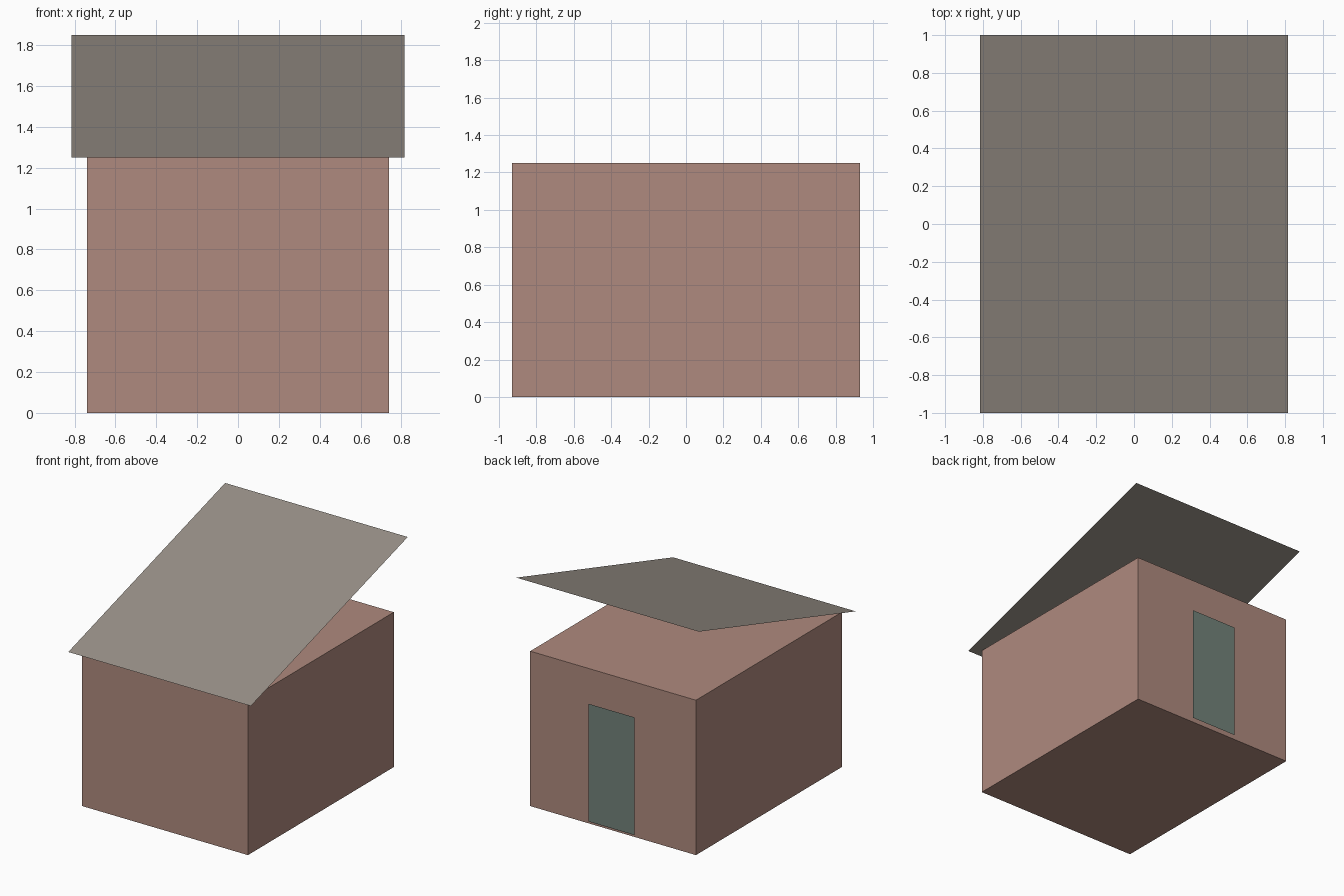
import bpy
import bmesh

cube = bpy.data.objects.get("Cube")
if cube:
    bpy.data.objects.remove(cube, do_unlink=True)


def material(name, rgb):
    mat = bpy.data.materials.new(name)
    mat.use_nodes = True
    color = (*rgb, 1)
    mat.diffuse_color = color
    mat.node_tree.nodes["Principled BSDF"].inputs["Base Color"].default_value = color
    return mat


def add_object(name, bm, mat):
    mesh = bpy.data.meshes.new(name)
    bm.to_mesh(mesh)
    bm.free()
    mesh.materials.append(mat)
    obj = bpy.data.objects.new(name, mesh)
    bpy.context.collection.objects.link(obj)
    return obj


def sheet(name, corners, mat):
    bm = bmesh.new()
    bm.faces.new([bm.verts.new(c) for c in corners])
    return add_object(name, bm, mat)


brick = material("dusty red brick", (0.43, 0.255, 0.21))
slate = material("warm grey roofing", (0.31, 0.275, 0.24))
green = material("grey green paint", (0.172, 0.227, 0.197))

# Closed box of walls
half_x, half_y, wall_top = 0.74, 0.93, 1.25
bm = bmesh.new()
bmesh.ops.create_cube(bm, size=1)
bmesh.ops.scale(bm, vec=(2 * half_x, 2 * half_y, wall_top), verts=bm.verts)
bmesh.ops.translate(bm, vec=(0, 0, wall_top / 2), verts=bm.verts)
add_object("walls", bm, brick)

# Single-pitch roof sheet, rising from front to back
eave, roof_top = 0.815, 1.85
sheet("roof", [(-eave, -1, wall_top), (eave, -1, wall_top),
               (eave, 1, roof_top), (-eave, 1, roof_top)], slate)

# Door panel standing just off the back wall
door_x, door_y, sill, lintel = 0.206, half_y + 0.018, 0.025, 0.975
sheet("back_door", [(door_x, door_y, sill), (-door_x, door_y, sill),
                    (-door_x, door_y, lintel), (door_x, door_y, lintel)], green)
